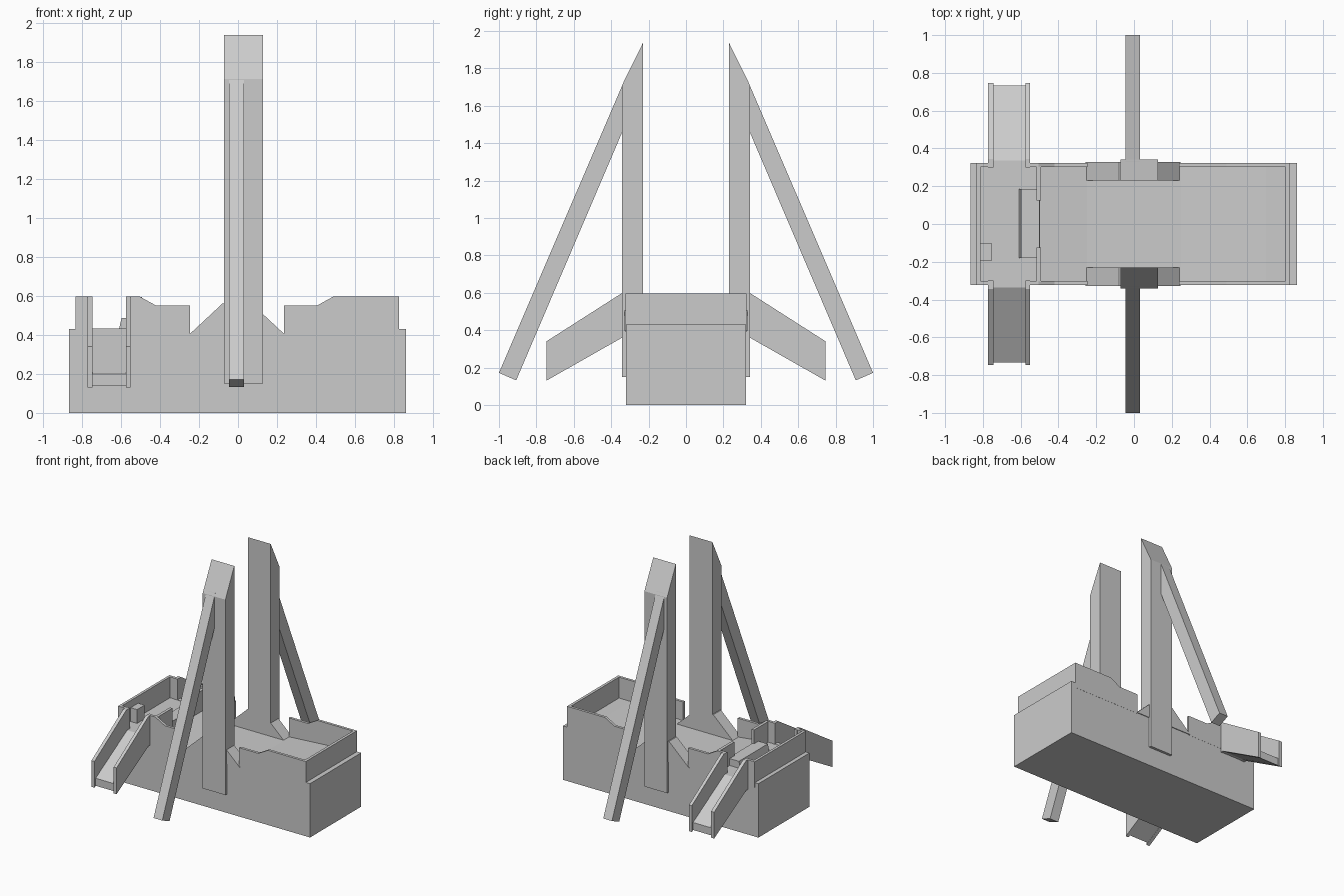
import bpy
import bmesh

if "Cube" in bpy.data.objects:
    bpy.data.objects.remove(bpy.data.objects["Cube"])


def finish(name, bm):
    bmesh.ops.recalc_face_normals(bm, faces=bm.faces)
    me = bpy.data.meshes.new(name)
    bm.to_mesh(me)
    bm.free()
    ob = bpy.data.objects.new(name, me)
    bpy.context.collection.objects.link(ob)
    return ob


def prism(name, pts, lo, hi, axis):
    """Extrude a profile: axis 'x' takes (y, z) points, axis 'y' takes (x, z) points."""
    bm = bmesh.new()
    to3d = (lambda a, b: (lo, a, b)) if axis == 'x' else (lambda a, b: (a, lo, b))
    face = bm.faces.new([bm.verts.new(to3d(a, b)) for a, b in pts])
    ext = bmesh.ops.extrude_face_region(bm, geom=[face])
    verts = [v for v in ext['geom'] if isinstance(v, bmesh.types.BMVert)]
    d = hi - lo
    bmesh.ops.translate(bm, verts=verts, vec=(d, 0, 0) if axis == 'x' else (0, d, 0))
    return finish(name, bm)


def box(name, x0, x1, y0, y1, z0, z1):
    return prism(name, [(x0, z0), (x1, z0), (x1, z1), (x0, z1)], y0, y1, 'y')


def both_sides(ob):
    """Mirror a part across the y = 0 plane."""
    m = ob.modifiers.new("mirror", 'MIRROR')
    m.use_axis = (False, True, False)
    m.use_clip = False
    m.use_mirror_merge = False
    return ob


W = 0.322  # half width of the base

# Base block with a slightly dished deck
prism("base", [(-0.865, 0), (0.862, 0), (0.862, 0.43), (0.7, 0.43), (0.25, 0.40),
               (-0.25, 0.40), (-0.5, 0.43), (-0.865, 0.43)], -W, W, 'y')

# End walls
box("left_end_wall", -0.833, -0.812, -W, W, 0.40, 0.597)
box("right_end_wall", 0.803, 0.825, -W, W, 0.40, 0.597)

# Side walls
walls = {
    "corner_wall": [(-0.833, 0.39), (-0.76, 0.39), (-0.76, 0.597), (-0.833, 0.597)],
    "left_side_wall": [(-0.56, 0.39), (-0.245, 0.39), (-0.245, 0.55), (-0.42, 0.55),
                       (-0.505, 0.597), (-0.56, 0.597)],
    "right_side_wall": [(0.237, 0.39), (0.825, 0.39), (0.825, 0.597), (0.49, 0.597),
                        (0.405, 0.55), (0.237, 0.55)],
}
for name, pts in walls.items():
    both_sides(prism(name, pts, 0.302, W + 0.001, 'y'))

# Masts, mast feet and slanted braces
both_sides(prism("mast", [(0.23, 0.15), (0.342, 0.15), (0.342, 1.71), (0.23, 1.937)],
                 -0.072, 0.128, 'x'))
both_sides(prism("mast_foot", [(-0.257, 0.395), (0.247, 0.395), (0.07, 0.56),
                               (-0.08, 0.56)], 0.23, 0.328, 'y'))
both_sides(prism("mast_brace", [(0.33, 1.735), (1.0, 0.172), (0.908, 0.132),
                                (0.33, 1.485)], -0.046, 0.031, 'x'))

# Slides: two side panels and a bed
panel = [(0.30, 0.597), (0.345, 0.597), (0.747, 0.34), (0.747, 0.13),
         (0.342, 0.36), (0.30, 0.36)]
both_sides(prism("slide_outer_panel", panel, -0.772, -0.745, 'x'))
both_sides(prism("slide_inner_panel", panel, -0.575, -0.55, 'x'))
both_sides(prism("slide_bed", [(0.30, 0.432), (0.335, 0.432), (0.732, 0.20), (0.732, 0.14),
                               (0.342, 0.362), (0.30, 0.362)], -0.75, -0.57, 'x'))

# Partition with a doorway, step at the doorway, and a corner post
both_sides(box("partition", -0.515, -0.492, 0.125, 0.305, 0.40, 0.595))
prism("doorway_step", [(-0.612, 0.42), (-0.496, 0.42), (-0.5, 0.485), (-0.597, 0.485)],
      -0.18, 0.185, 'y')
box("corner_post", -0.813, -0.755, -0.195, -0.10, 0.42, 0.54)
